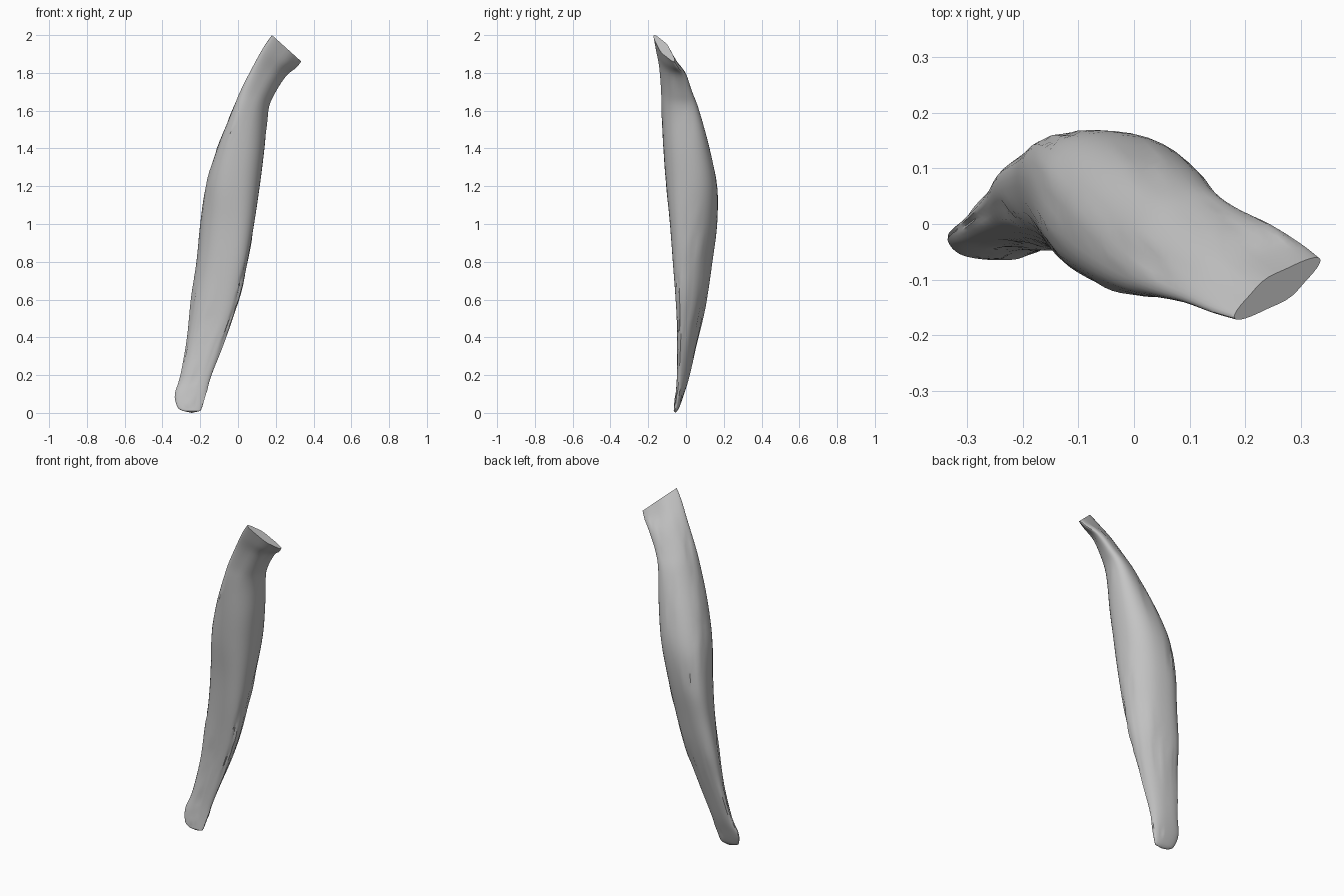
import bpy, math, random
from mathutils import Vector

random.seed(4)
cube = bpy.data.objects.get("Cube")
if cube:
    bpy.data.objects.remove(cube)

# Cross-sections: height, x min, x max, y min, y max, skew, end tilt
SECTIONS = [
    (0.01, -0.29, -0.20, -0.065, -0.047, -0.1, 0.0),
    (0.03, -0.32, -0.19, -0.063, -0.035, -0.2, 0.0),
    (0.10, -0.335, -0.17, -0.055, -0.01, -0.4, 0.0),
    (0.20, -0.305, -0.14, -0.048, 0.02, -0.5, 0.0),
    (0.40, -0.27, -0.065, -0.045, 0.065, -0.5, 0.0),
    (0.60, -0.25, 0.005, -0.055, 0.11, -0.45, 0.0),
    (0.80, -0.22, 0.05, -0.07, 0.14, -0.4, 0.0),
    (1.00, -0.20, 0.085, -0.085, 0.165, -0.3, 0.0),
    (1.20, -0.17, 0.115, -0.105, 0.165, -0.1, 0.0),
    (1.40, -0.11, 0.14, -0.12, 0.125, 0.1, 0.0),
    (1.60, -0.03, 0.16, -0.13, 0.07, 0.4, 0.0),
    (1.70, 0.015, 0.195, -0.132, 0.035, 0.6, 0.1),
    (1.81, 0.08, 0.255, -0.142, 0.0, 0.85, 0.3),
    (1.88, 0.135, 0.305, -0.16, -0.035, 1.0, 0.65),
    (1.93, 0.18, 0.335, -0.172, -0.06, 1.1, 0.9),
]
SIDES, STEPS = 40, 5


def spline(a, b, c, d, t):
    return 0.5 * (2 * b + (c - a) * t + (2 * a - 5 * b + 4 * c - d) * t * t
                  + (3 * b - a - 3 * c + d) * t ** 3)


def soft_box(v):
    return math.copysign(abs(v) ** 0.85, v)


# Smoothly interpolated sections along the belly
last = len(SECTIONS) - 1
stations = []
for i in range(last):
    around = [SECTIONS[max(0, min(last, i + k))] for k in (-1, 0, 1, 2)]
    for s in range(STEPS):
        stations.append([spline(*vals, s / STEPS) for vals in zip(*around)])
stations.append(SECTIONS[last])

# Narrow raised fibres and sunken slits running lengthwise
relief = {}
for _ in range(46):
    col, start = random.randrange(SIDES), random.randrange(4, 62)
    length, depth = random.randint(4, 9), random.choice((-0.006, 0.004))
    for k in range(length):
        drift = col + (k // 5)
        relief[(start + k, drift % SIDES)] = depth * math.sin(math.pi * (k + 0.5) / length)

verts, faces = [], []
for r, (z, x0, x1, y0, y1, skew, tilt) in enumerate(stations):
    cx, cy, hx, hy = (x0 + x1) / 2, (y0 + y1) / 2, (x1 - x0) / 2, (y1 - y0) / 2
    for c in range(SIDES):
        a = math.tau * c / SIDES
        dx, dy = hx * soft_box(math.cos(a)), hy * soft_box(math.sin(a + skew))
        bump = relief.get((r, c), 0) if r < len(stations) - 3 else 0
        p = Vector((dx, dy, 0))
        p += p.normalized() * bump
        verts.append((cx + p.x, cy + p.y, z - tilt * dx))

for r in range(len(stations) - 1):
    for c in range(SIDES):
        n = (c + 1) % SIDES
        faces.append((r * SIDES + c, r * SIDES + n,
                      (r + 1) * SIDES + n, (r + 1) * SIDES + c))

# End caps: a rounded lower tip and a flat slanted upper cut
z, x0, x1, y0, y1 = SECTIONS[0][:5]
verts.append(((x0 + x1) / 2, (y0 + y1) / 2, 0))
tip, top = len(verts) - 1, (len(stations) - 1) * SIDES
for c in range(SIDES):
    faces.append((tip, (c + 1) % SIDES, c))
faces.append(tuple(range(top, top + SIDES)))

mesh = bpy.data.meshes.new("muscle_belly")
mesh.from_pydata(verts, [], faces)
mesh.update()
belly = bpy.data.objects.new("muscle_belly", mesh)
bpy.context.collection.objects.link(belly)

# Single plain grey
grey = bpy.data.materials.new("plain_grey")
grey.use_nodes = True
color = (0.55, 0.55, 0.55, 1)
grey.diffuse_color = color
grey.node_tree.nodes["Principled BSDF"].inputs["Base Color"].default_value = color
mesh.materials.append(grey)

bpy.context.view_layer.objects.active = belly
belly.select_set(True)
bpy.ops.object.shade_smooth_by_angle(angle=math.radians(35))
